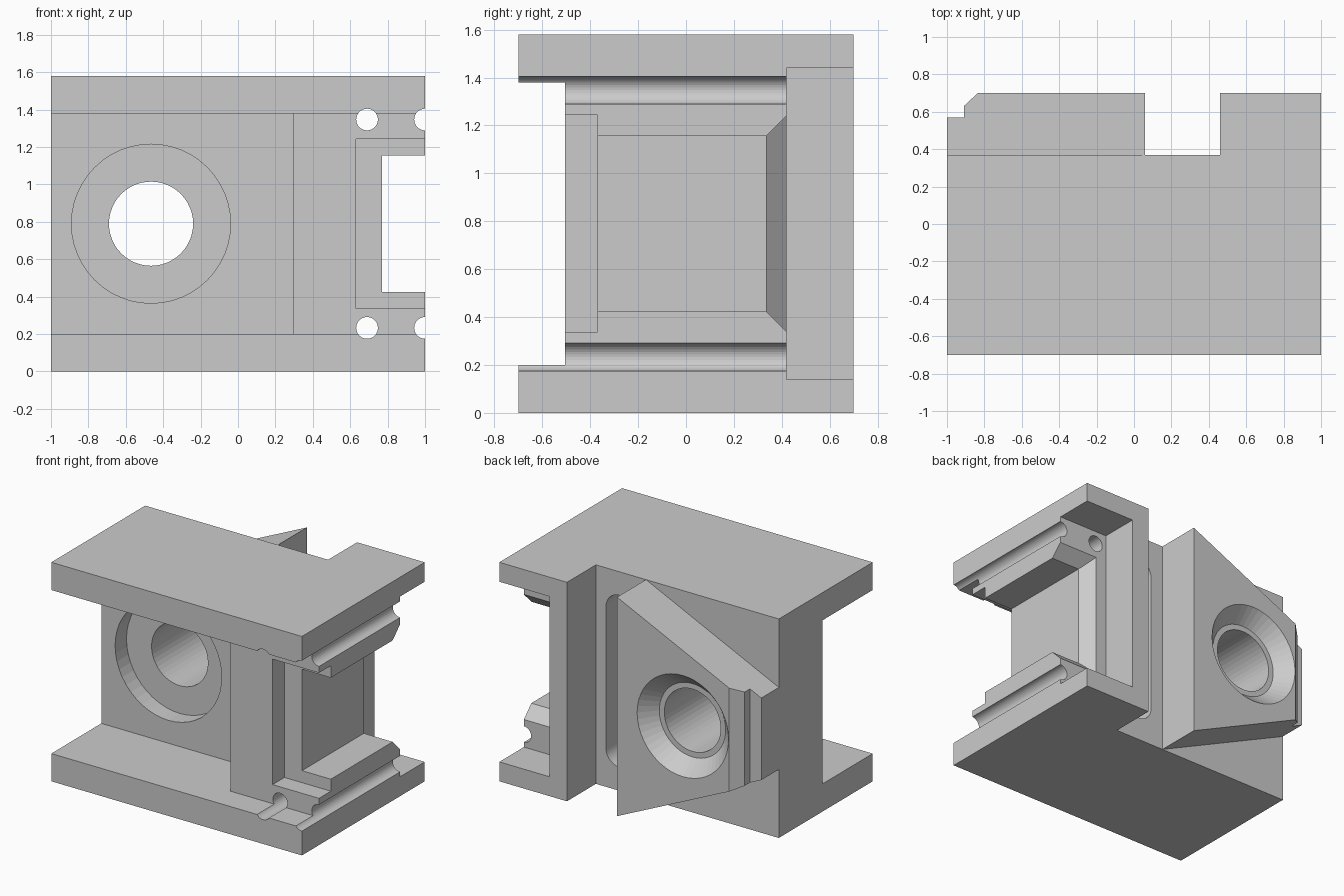
import bpy, bmesh
from math import cos, sin, pi

if "Cube" in bpy.data.objects:
    bpy.data.objects.remove(bpy.data.objects["Cube"])

MID = 0.79                      # height of the mirror plane
BORE = (-0.465, MID)            # bore axis in x, z


def loft(name, rings):
    """Closed solid through a list of equal-length point rings."""
    bm = bmesh.new()
    vs = [[bm.verts.new(p) for p in r] for r in rings]
    n = len(rings[0])
    for a, b in zip(vs, vs[1:]):
        for i in range(n):
            j = (i + 1) % n
            bm.faces.new((a[i], a[j], b[j], b[i]))
    bm.faces.new(vs[0])
    bm.faces.new(vs[-1])
    bmesh.ops.recalc_face_normals(bm, faces=bm.faces)
    me = bpy.data.meshes.new(name)
    bm.to_mesh(me)
    bm.free()
    ob = bpy.data.objects.new(name, me)
    bpy.context.collection.objects.link(ob)
    return ob


def prism_z(name, pts, z0, z1):
    return loft(name, [[(x, y, z) for x, y in pts] for z in (z0, z1)])


def rect(x0, x1, half, y):
    """Rectangle at depth y, symmetric about the mirror plane."""
    return [(x0, y, MID - half), (x1, y, MID - half), (x1, y, MID + half), (x0, y, MID + half)]


def circle(c, r, y, n=48):
    return [(c[0] + r * cos(2 * pi * i / n), y, c[1] + r * sin(2 * pi * i / n)) for i in range(n)]


def cut(ob, cutter):
    cutter.hide_render = True
    m = ob.modifiers.new("cut", 'BOOLEAN')
    m.operation, m.solver, m.object = 'DIFFERENCE', 'EXACT', cutter
    bpy.context.view_layer.objects.active = ob
    bpy.ops.object.modifier_apply(modifier=m.name)
    bpy.data.objects.remove(cutter)


# Main body: stepped outline extruded to full height
body = prism_z("body", [(-1, -.7), (1, -.7), (1, .7), (.46, .7), (.46, .37), (-1, .37)], 0, 1.58)

# Front channel between the two plates, deeper on the left
cut(body, prism_z("channel", [(-1.1, -.8), (1.1, -.8), (1.1, -.505), (.295, -.505),
                              (.295, -.13), (-1.1, -.13)], .2, 1.38))
# Rear recess, front pocket, and side slot flaring at the back
cut(body, loft("recess", [rect(.6, 1.1, .65, y) for y in (.42, .8)]))
cut(body, loft("pocket", [rect(.63, 1.1, .4525, y) for y in (-.6, -.37)]))
cut(body, loft("slot", [rect(.77, 1.1, .366, -.45), rect(.77, 1.1, .366, .335),
                        rect(.65, 1.1, .486, .455)]))
# Round rail grooves
for x in (.69, 1.0):
    for s in (-1, 1):
        c = (x, MID + s * .557)
        cut(body, loft("groove", [circle(c, .058, y, 32) for y in (-.8, .5)]))
# Counterbore and through bore
cut(body, loft("bore", [circle(BORE, r, y) for r, y in
                        ((.425, -.3), (.425, 0), (.225, 0), (.225, .5))]))
# Rounded upright pocket on the back face
r, cx, half = .11, .27, .62
arc = [(cx + r * cos(pi * i / 24), MID + half - r + r * sin(pi * i / 24)) for i in range(25)]
outline = arc + [(2 * cx - x, 2 * MID - z) for x, z in arc]
cut(body, loft("back_pocket", [[(x, y, z) for x, z in outline] for y in (.17, .5)]))

# Clamp wedge: plan outline whose height tapers toward the left
plan = [(.06, .37), (.06, .7), (-.835, .7), (-.91, .63), (-.91, .57), (-1, .57), (-1, .37)]
wedge = loft("clamp_wedge", [[(x, y, MID + s * (MID - .466 * (.06 - x))) for x, y in plan]
                             for s in (-1, 1)])
cut(wedge, loft("countersink", [circle(BORE, r, y) for r, y in
                                ((.225, .2), (.225, .59), (.265, .59), (.365, .7), (.374, .71))]))
